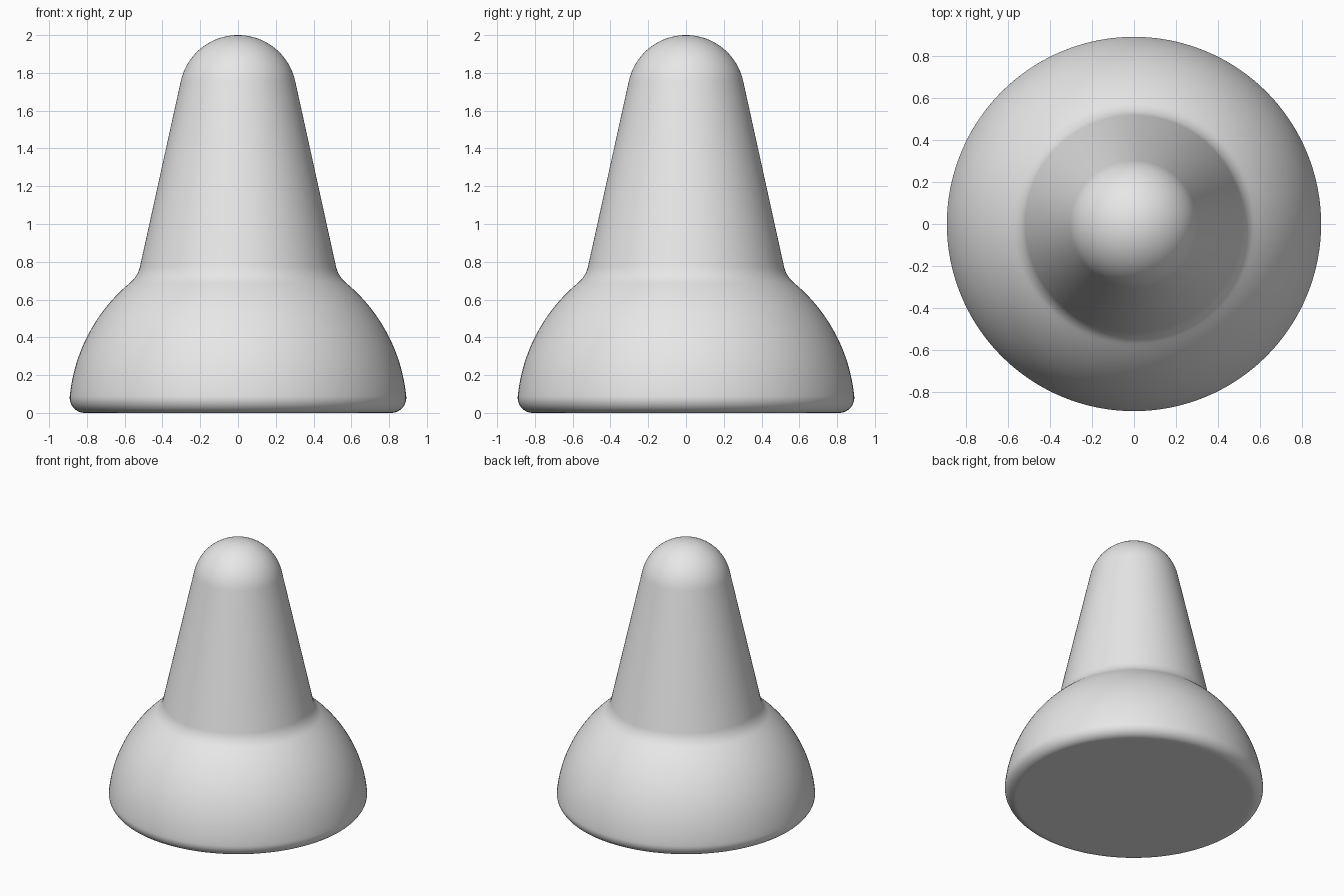
import bpy
import bmesh
from math import sin, cos, acos, atan, sqrt, pi
from mathutils import Vector

cube = bpy.data.objects.get("Cube")
if cube:
    bpy.data.objects.remove(cube, do_unlink=True)

# Main dimensions
DOME_R = 0.895        # dome centred on the ground
TIP_R = 0.31          # rounded tip
NECK_R = 0.16         # concave blend between stem and dome
RIM_R = 0.08          # rounded bottom edge
TAPER = atan(0.22)    # lean of the stem's side
SEGMENTS = 128


def arc(cx, cz, radius, start, end, steps):
    """Points along an arc in the xz plane."""
    angles = [start + (end - start) * i / steps for i in range(steps + 1)]
    return [(cx + radius * cos(a), cz + radius * sin(a)) for a in angles]


# Blend centre: tangent to both the tapered stem and the dome
tip_z = 2 - TIP_R
stem_offset = TIP_R + tip_z * sin(TAPER)
neck_angle = TAPER + acos((stem_offset + NECK_R) / (DOME_R + NECK_R))
neck_x = (DOME_R + NECK_R) * cos(neck_angle)
neck_z = (DOME_R + NECK_R) * sin(neck_angle)

# Rim centre: tangent to the ground and the inside of the dome
rim_x = sqrt((DOME_R - RIM_R) ** 2 - RIM_R ** 2)
rim_angle = atan(RIM_R / rim_x)

# Half profile from the tip down to the middle of the base
profile = arc(0, tip_z, TIP_R, pi / 2, TAPER, 20)
profile += arc(neck_x, neck_z, NECK_R, pi + TAPER, pi + neck_angle, 10)
profile += arc(0, 0, DOME_R, neck_angle, rim_angle, 24)[1:]
profile += arc(rim_x, RIM_R, RIM_R, rim_angle, -pi / 2, 12)[1:]
profile += [(rim_x - 0.02, 0), (0, 0)]

# Turn the profile around the vertical axis
bm = bmesh.new()
verts = [bm.verts.new((x, 0, z)) for x, z in profile]
edges = [bm.edges.new(pair) for pair in zip(verts, verts[1:])]
bmesh.ops.spin(bm, geom=verts + edges, cent=Vector(), axis=Vector((0, 0, 1)),
               angle=2 * pi, steps=SEGMENTS, use_duplicate=False)
bmesh.ops.remove_doubles(bm, verts=bm.verts, dist=0.0001)
bmesh.ops.recalc_face_normals(bm, faces=bm.faces)
mesh = bpy.data.meshes.new("domed_peg")
bm.to_mesh(mesh)
bm.free()

peg = bpy.data.objects.new("domed_peg", mesh)
bpy.context.collection.objects.link(peg)

# Plain grey finish
grey = bpy.data.materials.new("light_grey")
grey.use_nodes = True
colour = (0.8, 0.8, 0.8, 1)
grey.diffuse_color = colour
for node in grey.node_tree.nodes:
    if node.type == "BSDF_PRINCIPLED":
        node.inputs["Base Color"].default_value = colour
mesh.materials.append(grey)

# Smooth shading
bpy.ops.object.select_all(action="DESELECT")
peg.select_set(True)
bpy.context.view_layer.objects.active = peg
bpy.ops.object.shade_smooth_by_angle(angle=pi / 6)
